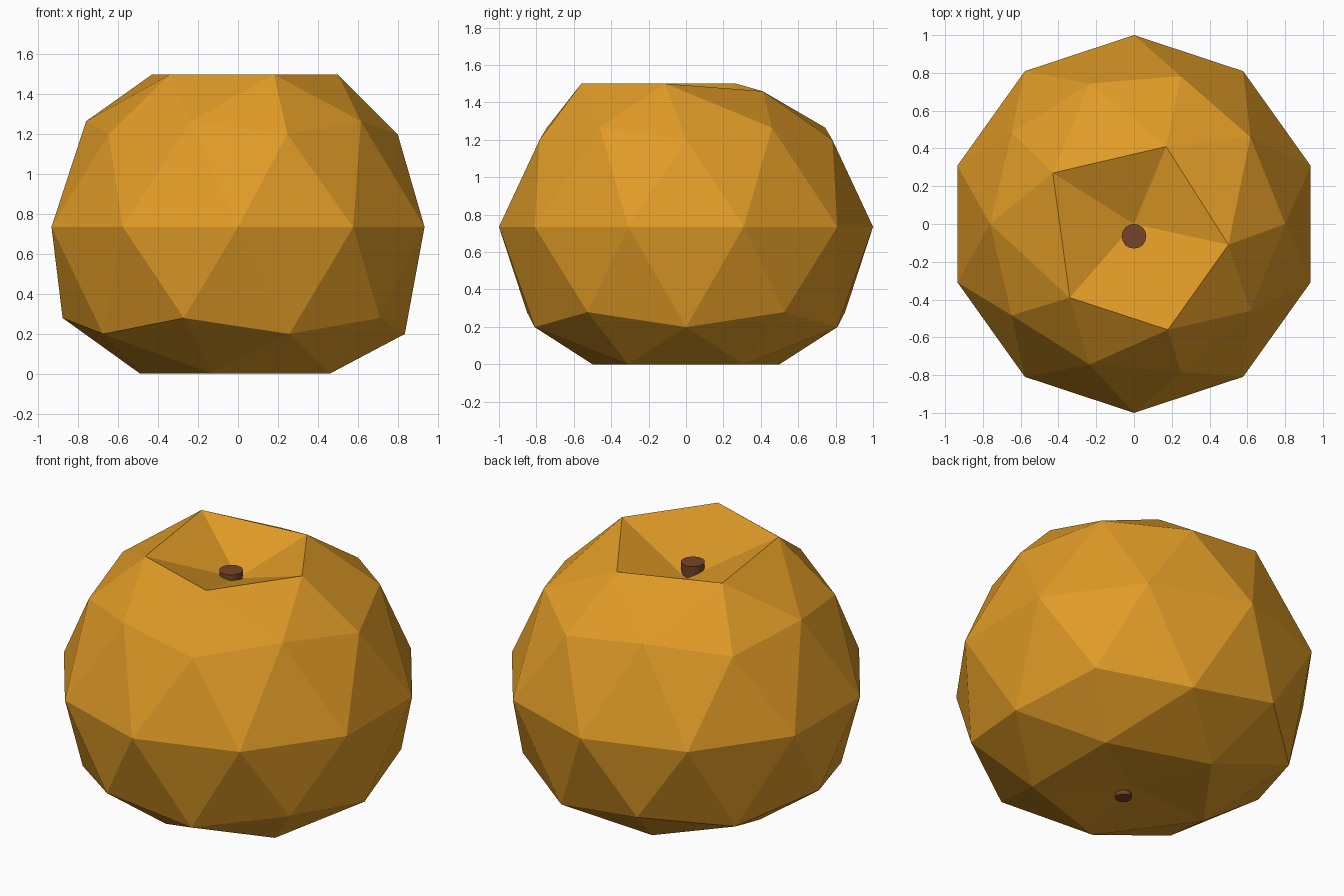
import bpy, bmesh, math
from mathutils import Vector

if "Cube" in bpy.data.objects:
    bpy.data.objects.remove(bpy.data.objects["Cube"])


def material(name, rgb):
    m = bpy.data.materials.new(name)
    m.diffuse_color = (*rgb, 1)
    m.use_nodes = True
    m.node_tree.nodes["Principled BSDF"].inputs["Base Color"].default_value = m.diffuse_color
    return m


def finish(bm, name, mat):
    bmesh.ops.recalc_face_normals(bm, faces=bm.faces)
    mesh = bpy.data.meshes.new(name)
    bm.to_mesh(mesh)
    bm.free()
    mesh.materials.append(mat)
    ob = bpy.data.objects.new(name, mesh)
    bpy.context.collection.objects.link(ob)
    return ob


orange = material("warm_orange", (0.75, 0.33, 0.02))
brown = material("stem_brown", (0.18, 0.06, 0.022))

# Fruit body: faceted ball, squashed below, pinched and dented on top
MID = 0.735
rim = [(0.5, -0.11, 1.5), (0.17, 0.41, 1.46), (-0.43, 0.27, 1.5),
       (-0.34, -0.39, 1.5), (0.18, -0.56, 1.5)]
bm = bmesh.new()
bmesh.ops.create_icosphere(bm, subdivisions=2, radius=1)
for v in bm.verts:
    x, y, z = v.co
    if z > 0.95:                       # bottom of the top dent
        v.co = (0, 0, 1.31)
    elif z > 0.7:                      # uneven rim of the dent
        v.co = rim[round(math.atan2(y, x) / math.radians(72)) % 5]
    elif z > 0.2:                      # shoulders
        v.co = (x * 0.895, y * 0.92, 1.2 if z < 0.5 else 1.265)
    elif z > -0.7:                     # equator and lower belly
        v.co = (x * 0.983, y, MID + z * (1.01 if z > -0.2 else 1.02))
    elif z > -0.95:                    # flattened base ring
        v.co = (x + 0.035, y, 0)
    else:                              # slightly raised base centre
        v.co = (0.02, 0, 0.03)
finish(bm, "fruit_body", orange)

# Stem: tapered core running from the base to the dent
bm = bmesh.new()
bmesh.ops.create_cone(bm, cap_ends=True, segments=16,
                      radius1=0.045, radius2=0.065, depth=1)
low, high = Vector((0, -0.09, 0.002)), Vector((0, -0.065, 1.385))
for v in bm.verts:
    centre = high if v.co.z > 0 else low
    v.co = centre + Vector((v.co.x, v.co.y, 0))
stem = finish(bm, "stem", brown)
bpy.context.view_layer.objects.active = stem
stem.select_set(True)
bpy.ops.object.shade_smooth_by_angle(angle=math.radians(30))
